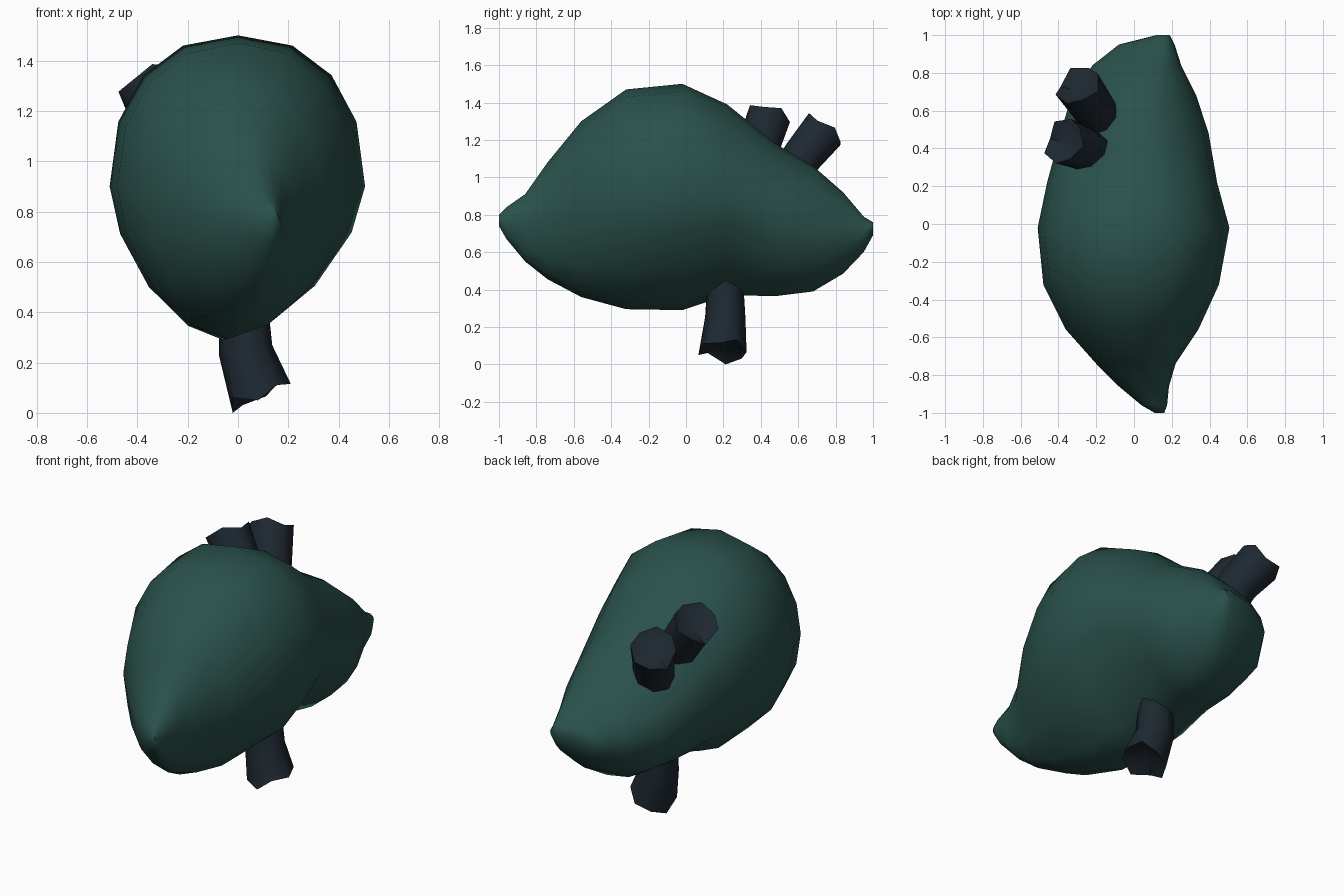
import bpy, bmesh, math
from mathutils import Vector

if "Cube" in bpy.data.objects:
    bpy.data.objects.remove(bpy.data.objects["Cube"])


def material(name, rgb):
    m = bpy.data.materials.new(name)
    m.diffuse_color = (*rgb, 1)
    m.use_nodes = True
    m.node_tree.nodes["Principled BSDF"].inputs["Base Color"].default_value = m.diffuse_color
    return m


GREEN = material("dark green", (0.023, 0.082, 0.07))
SLATE = material("dark slate", (0.013, 0.021, 0.03))


def finish(bm, name, mat, angle):
    bmesh.ops.recalc_face_normals(bm, faces=bm.faces)
    me = bpy.data.meshes.new(name)
    bm.to_mesh(me)
    bm.free()
    me.materials.append(mat)
    ob = bpy.data.objects.new(name, me)
    bpy.context.collection.objects.link(ob)
    bpy.ops.object.select_all(action='DESELECT')
    ob.select_set(True)
    bpy.context.view_layer.objects.active = ob
    bpy.ops.object.shade_smooth_by_angle(angle=math.radians(angle))
    return ob


def bridge(bm, a, b):
    n = len(a)
    for i in range(n):
        bm.faces.new((a[i], a[(i + 1) % n], b[(i + 1) % n], b[i]))


# Body: cross-sections along y
# y, left x, right x, top z, bottom z, top x, bottom x, widest z
SECTIONS = [
    (-1.00, 0.11, 0.16, 0.80, 0.74, 0.14, 0.14, 0.77),
    (-0.96, 0.04, 0.175, 0.84, 0.67, 0.12, 0.13, 0.76),
    (-0.86, -0.08, 0.185, 0.91, 0.55, 0.08, 0.09, 0.76),
    (-0.74, -0.20, 0.22, 1.08, 0.455, 0.04, 0.06, 0.80),
    (-0.56, -0.36, 0.34, 1.30, 0.36, 0.00, 0.01, 0.86),
    (-0.32, -0.48, 0.45, 1.47, 0.295, 0.00, -0.04, 0.90),
    (-0.02, -0.51, 0.505, 1.50, 0.29, 0.00, -0.06, 0.90),
    (0.22, -0.46, 0.44, 1.39, 0.37, 0.02, -0.03, 0.89),
    (0.48, -0.39, 0.395, 1.18, 0.365, 0.06, 0.02, 0.79),
    (0.68, -0.33, 0.33, 1.06, 0.39, 0.08, 0.04, 0.72),
    (0.84, -0.22, 0.25, 0.92, 0.485, 0.12, 0.08, 0.71),
    (0.95, -0.08, 0.215, 0.79, 0.60, 0.15, 0.13, 0.70),
    (1.00, 0.12, 0.19, 0.76, 0.69, 0.16, 0.16, 0.73),
]
N = 16
bm = bmesh.new()
rings = []
for y, xl, xr, zt, zb, xt, xb, zm in SECTIONS:
    valley = math.exp(-((y - 0.2) / 0.16) ** 2)
    dome = math.exp(-((y + 0.12) / 0.3) ** 2)
    saddle = math.exp(-((y - 0.52) / 0.2) ** 2)
    ring = []
    for i in range(N):
        a = 2 * math.pi * i / N
        c, s = math.cos(a), math.sin(a)
        # 1 = round, above 1 = flatter, below 1 = fuller
        if s > 0:
            p = 1 - 0.13 * dome + 0.2 * saddle
        elif c > 0:
            p = 1.12 + 0.3 * valley + 0.1 * dome
        else:
            p = 1.0 + 0.25 * dome
        c = math.copysign(abs(c) ** p, c)
        s = math.copysign(abs(s) ** p, s)
        mid = (xt if s > 0 else xb)
        x = mid + ((xr - mid) * c if c > 0 else (mid - xl) * c)
        z = zm + ((zt - zm) * s if s > 0 else (zm - zb) * s)
        ring.append(bm.verts.new((x, y, z)))
    rings.append(ring)
for a, b in zip(rings, rings[1:]):
    bridge(bm, a, b)
bm.faces.new(rings[0])
bm.faces.new(rings[-1])
finish(bm, "body", GREEN, 60)

# Cut vessels: tubes with a notched, dished end
RAG = (0.01, -0.01, 0.01, -0.045, 0.01, 0.0, 0.01, -0.02)


def vessel(name, path, radii, end, shift=0):
    pts = [Vector(p) for p in path]
    sides = len(RAG)
    bm = bmesh.new()
    rings = []
    for k, p in enumerate(pts):
        last = k == len(pts) - 1
        d = (Vector(end) if last else pts[k + 1] - pts[max(k - 1, 0)]).normalized()
        u = d.cross(Vector((0, 1, 0.3))).normalized()
        v = d.cross(u)
        ring = []
        for i in range(sides):
            a = 2 * math.pi * i / sides
            rag = RAG[(i + shift) % sides] if last else 0
            co = p + radii[k] * (u * math.cos(a) + v * math.sin(a)) + d * rag
            ring.append(bm.verts.new(co))
        rings.append(ring)
    for a, b in zip(rings, rings[1:]):
        bridge(bm, a, b)
    centre = bm.verts.new(pts[-1] - d * 0.06)
    for i in range(sides):
        bm.faces.new((rings[-1][i], rings[-1][(i + 1) % sides], centre))
    bm.faces.new(rings[0])
    return finish(bm, name, SLATE, 55)


lower = vessel("lower_vessel",
               [(0.02, 0.21, 0.46), (0.03, 0.21, 0.25), (0.09, 0.195, 0.065)],
               [0.095, 0.108, 0.13], (0.12, 0, -0.24))
vessel("upper_vessel",
       [(-0.17, 0.35, 1.02), (-0.27, 0.40, 1.18), (-0.375, 0.44, 1.315)],
       [0.11, 0.115, 0.125], (-0.55, 0.25, 0.75), 3)
vessel("rear_vessel",
       [(-0.17, 0.54, 0.96), (-0.22, 0.62, 1.11), (-0.30, 0.735, 1.25)],
       [0.11, 0.115, 0.125], (-0.35, 0.6, 0.72), 3)

# Stand the model on z = 0
low = min(v.co.z for v in lower.data.vertices)
for v in lower.data.vertices:
    if v.co.z < 0.2:
        v.co.z -= low
